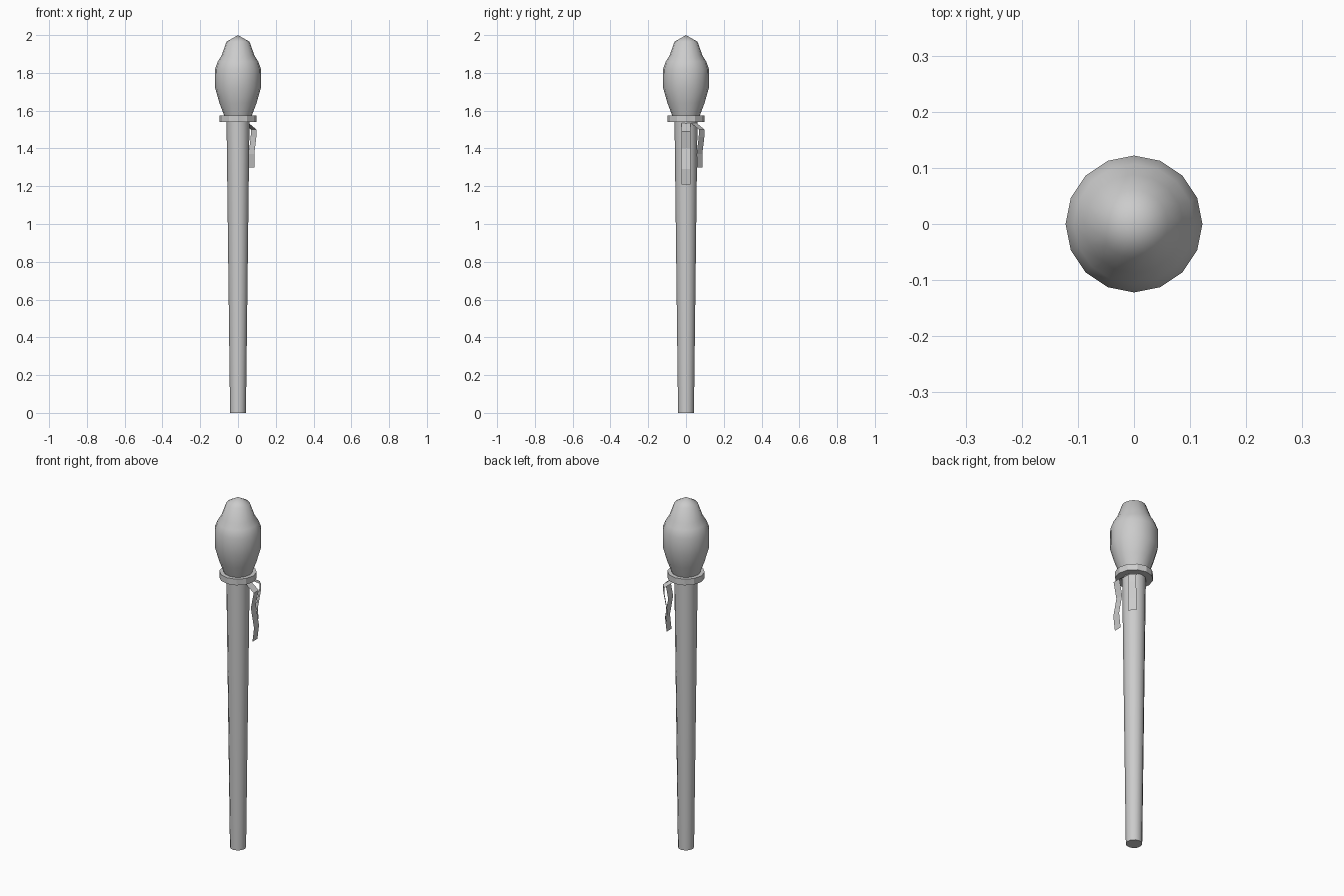
import bpy, bmesh
from math import cos, sin, pi, radians

if "Cube" in bpy.data.objects:
    bpy.data.objects.remove(bpy.data.objects["Cube"])


def finish(name, bm, angle=None):
    bmesh.ops.recalc_face_normals(bm, faces=bm.faces)
    mesh = bpy.data.meshes.new(name)
    bm.to_mesh(mesh)
    bm.free()
    obj = bpy.data.objects.new(name, mesh)
    bpy.context.collection.objects.link(obj)
    if angle is not None:
        bpy.ops.object.select_all(action='DESELECT')
        obj.select_set(True)
        bpy.context.view_layer.objects.active = obj
        bpy.ops.object.shade_smooth_by_angle(angle=radians(angle))
    return obj


def lathe(name, profile, sides, angle=None):
    """Closed solid of revolution from (radius, z) points."""
    bm = bmesh.new()
    rings = [[bm.verts.new((r * cos(2 * pi * i / sides), r * sin(2 * pi * i / sides), z))
              for i in range(sides)] for r, z in profile]
    for a, b in zip(rings, rings[1:]):
        for i in range(sides):
            j = (i + 1) % sides
            bm.faces.new((a[i], a[j], b[j], b[i]))
    bm.faces.new(rings[0][::-1])
    bm.faces.new(rings[-1])
    bmesh.ops.remove_doubles(bm, verts=bm.verts, dist=0.0005)
    return finish(name, bm, angle)


def strap(name, path, width, turn):
    """Thin flat ribbon hanging down, from (distance, z) points."""
    bm = bmesh.new()
    rows = [[bm.verts.new((d, s * width / 2, z)) for s in (-1, 1)] for d, z in path]
    for a, b in zip(rows, rows[1:]):
        bm.faces.new((a[0], b[0], b[1], a[1]))
    obj = finish(name, bm)
    obj.rotation_euler.z = radians(turn)
    return obj


# Tapered handle
lathe("shaft", [(0.042, 0), (0.061, 1.56)], 12, 40)

# Collar under the head
lathe("collar", [(0.097, 1.54), (0.097, 1.575)], 12)

# Bulbous head with a stepped tip
lathe("head", [(0.072, 1.57), (0.098, 1.64), (0.121, 1.72), (0.122, 1.82),
               (0.107, 1.86), (0.088, 1.89), (0.061, 1.965), (0.0001, 2.0)], 16, 50)

# Two cloth straps hanging from the collar
strap("long_strap", [(0.057, 1.535), (0.115, 1.49), (0.097, 1.40),
                     (0.117, 1.29), (0.107, 1.21)], 0.045, 0)
strap("short_strap", [(0.057, 1.535), (0.118, 1.50), (0.116, 1.46),
                      (0.101, 1.37), (0.104, 1.30)], 0.042, 45)
